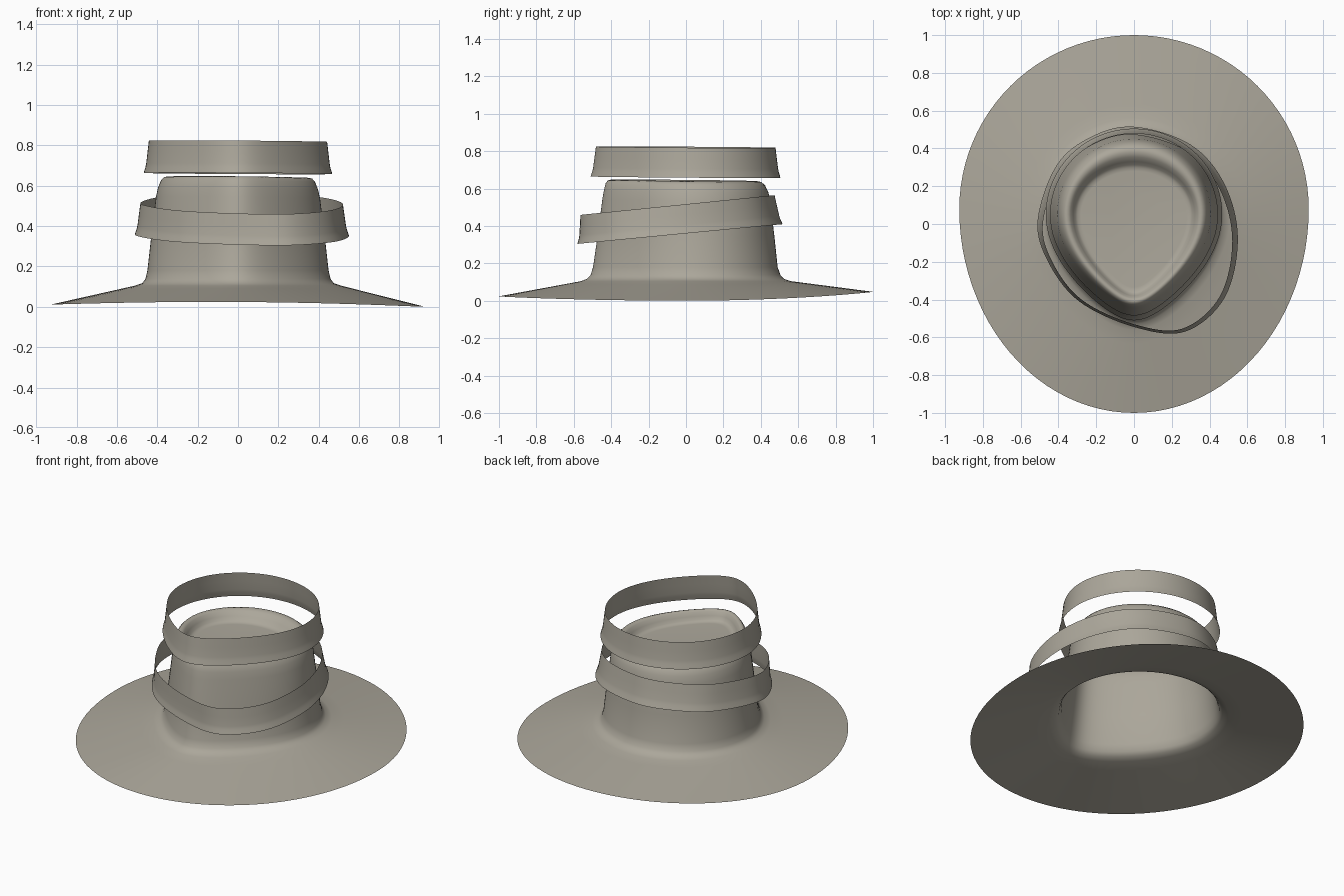
import bpy, bmesh, math
from mathutils import Vector

cube = bpy.data.objects.get("Cube")
if cube:
    bpy.data.objects.remove(cube)

felt = bpy.data.materials.new("grey_beige_felt")
felt.use_nodes = True
colour = (0.41, 0.385, 0.325, 1)
felt.diffuse_color = colour
felt.node_tree.nodes["Principled BSDF"].inputs["Base Color"].default_value = colour

N = 96


def teardrop(half_width, back, front, mid, pinch):
    """Closed outline: round behind, drawn in toward the front."""
    pts = []
    for i in range(N):
        a = math.tau * i / N
        c, s = math.cos(a), math.sin(a)
        if s >= 0:
            pts.append((half_width * c, mid + (back - mid) * s))
        else:
            pts.append((half_width * c * (1 - pinch * s * s), mid + (mid - front) * s))
    return pts


def closed_spline(ctrl):
    """Smooth closed outline through a few points."""
    pts, k = [], len(ctrl)
    for i in range(N):
        u = i * k / N
        j, t = int(u), u - int(u)
        p0, p1, p2, p3 = (Vector(ctrl[(j + d) % k]) for d in (-1, 0, 1, 2))
        p = p1 + 0.5 * t * (p2 - p0 + t * (2*p0 - 5*p1 + 4*p2 - p3 + t * (3*(p1 - p2) + p3 - p0)))
        pts.append((p.x, p.y))
    return pts


def loft(name, rings, cap=False, crease=60):
    """Skin a list of rings, listed from the outside or bottom upward."""
    bm = bmesh.new()
    loops = [[bm.verts.new(p) for p in ring] for ring in rings]
    for lo, hi in zip(loops, loops[1:]):
        for i in range(N):
            j = (i + 1) % N
            bm.faces.new((lo[i], lo[j], hi[j], hi[i]))
    if cap:
        bm.faces.new(loops[-1])
    mesh = bpy.data.meshes.new(name)
    bm.to_mesh(mesh)
    bm.free()
    mesh.materials.append(felt)
    obj = bpy.data.objects.new(name, mesh)
    bpy.context.collection.objects.link(obj)
    bpy.ops.object.select_all(action='DESELECT')
    obj.select_set(True)
    bpy.context.view_layer.objects.active = obj
    bpy.ops.object.shade_smooth_by_angle(angle=math.radians(crease))
    return obj


# Brim and crown in one sheet: half width, back, front, height, pinch
profile = [
    (0.51, 0.56, -0.56, 0.105, 0.25),
    (0.475, 0.525, -0.53, 0.117, 0.30),
    (0.459, 0.505, -0.51, 0.138, 0.33),
    (0.449, 0.49, -0.497, 0.18, 0.36),
    (0.43, 0.472, -0.472, 0.35, 0.38),
    (0.407, 0.45, -0.447, 0.54, 0.39),
    (0.397, 0.44, -0.439, 0.585, 0.39),
    (0.382, 0.422, -0.43, 0.623, 0.39),
    (0.368, 0.402, -0.418, 0.639, 0.39),
    (0.352, 0.38, -0.405, 0.643, 0.39),
    (0.336, 0.355, -0.392, 0.633, 0.39),
    (0.322, 0.33, -0.38, 0.61, 0.39),
    (0.31, 0.313, -0.37, 0.591, 0.39),
    (0.298, 0.298, -0.357, 0.582, 0.39),
    (0.28, 0.28, -0.335, 0.58, 0.39),
]
crown_rings = []
for w, back, front, z, pinch in profile:
    tilt = 0.01 if z > 0.5 else 0
    crown_rings.append([(x, y, z - tilt * (x + y))
                        for x, y in teardrop(w, back, front, 0.05, pinch)])

# Brim edge dips at the sides and lifts at the back
edge = []
for x, y in teardrop(0.925, 1.0, -1.0, 0.08, 0):
    lift = 0.042 if y > 0 else 0.018
    edge.append(Vector((x, y, 0.006 - 0.006 * x + lift * y * y)))
brim_rings = []
for k in range(6):
    t = k / 6
    brim_rings.append([e.lerp(Vector(f), t) for e, f in zip(edge, crown_rings[0])])
loft("brim_and_crown", brim_rings + crown_rings, cap=True)

# Loose bands: flared at the lower edge
flare = [(0, 1), (0.08, 0.993), (0.18, 0.982), (0.3, 0.974), (0.65, 0.96), (1, 0.946)]


def band(name, outline, height, base, slope_x, slope_y):
    rings = []
    for t, s in flare:
        rings.append([(x * s, y * s - slope_y * height * t,
                       base + slope_x * x + slope_y * y + height * t)
                      for x, y in outline])
    loft(name, rings)


band("upper_band", teardrop(0.467, 0.505, -0.51, 0.05, 0.36), 0.16, 0.661, -0.006, -0.006)
slipped = [(0.55, -0.08), (0.48, 0.21), (0.3, 0.42), (0, 0.515), (-0.23, 0.46), (-0.41, 0.31),
           (-0.51, 0.02), (-0.455, -0.2), (-0.29, -0.41), (0, -0.545), (0.27, -0.57), (0.48, -0.39)]
band("lower_band", closed_spline(slipped), 0.155, 0.36, 0, 0.096)
